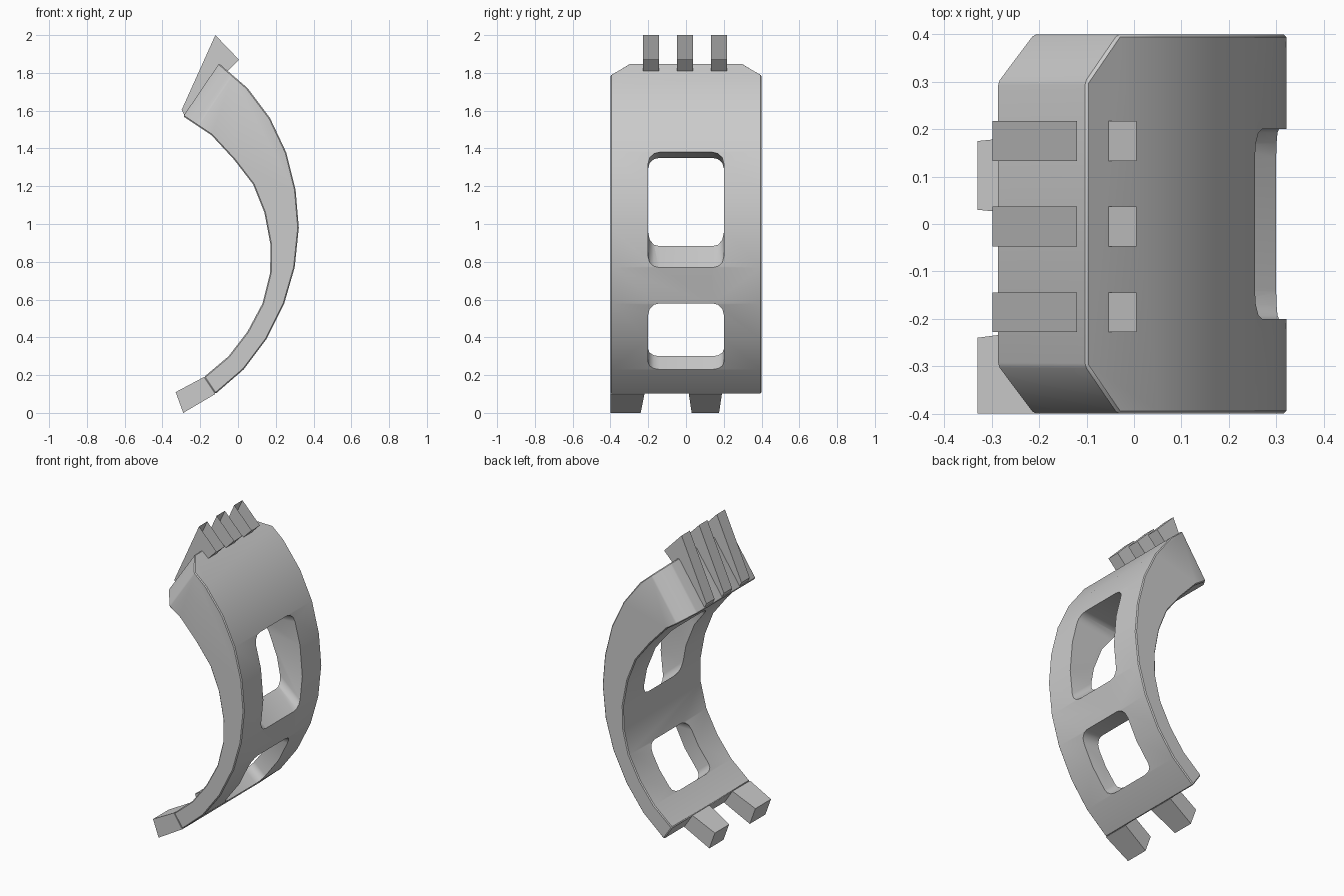
import bpy, bmesh
from mathutils import Vector

cube = bpy.data.objects.get("Cube")
if cube:
    bpy.data.objects.remove(cube, do_unlink=True)

grey = bpy.data.materials.new("plain_grey")
grey.use_nodes = True
colour = (0.6, 0.6, 0.6, 1)
grey.diffuse_color = colour
grey.node_tree.nodes["Principled BSDF"].inputs["Base Color"].default_value = colour


def finish(name, bm):
    mesh = bpy.data.meshes.new(name)
    bmesh.ops.recalc_face_normals(bm, faces=bm.faces)
    bm.to_mesh(mesh)
    bm.free()
    mesh.materials.append(grey)
    obj = bpy.data.objects.new(name, mesh)
    bpy.context.collection.objects.link(obj)
    return obj


def loft(ring_a, ring_b):
    """Closed solid between two matching rings of points."""
    bm = bmesh.new()
    a = [bm.verts.new(p) for p in ring_a]
    b = [bm.verts.new(p) for p in ring_b]
    bm.faces.new(a)
    bm.faces.new(b[::-1])
    for i in range(len(a)):
        j = (i + 1) % len(a)
        bm.faces.new((a[j], a[i], b[i], b[j]))
    return bm


def activate(obj):
    bpy.ops.object.select_all(action='DESELECT')
    obj.select_set(True)
    bpy.context.view_layer.objects.active = obj


# Curved band: side profile extruded across the width
outer = [(-.12, .10), (.03, .23), (.15, .39), (.245, .58), (.30, .77), (.322, .98),
         (.305, 1.18), (.255, 1.38), (.17, 1.56), (.05, 1.72), (-.10, 1.85)]
inner = [(-.29, 1.57), (-.14, 1.47), (-.02, 1.34), (.08, 1.21), (.14, 1.06), (.172, .89),
         (.17, .74), (.13, .58), (.05, .43), (-.05, .30), (-.18, .19)]
profile = outer + inner
bm = loft([(x, -.4, z) for x, z in profile], [(x, .4, z) for x, z in profile])

# Chamfer the two corners of the upper end
for side in (-1, 1):
    cut = bmesh.ops.bisect_plane(
        bm, geom=bm.verts[:] + bm.edges[:] + bm.faces[:],
        plane_co=Vector((-.10, side * .3, 1.85)),
        plane_no=Vector((-.083, side * .09, .056)), clear_outer=True)
    edges = [e for e in cut["geom_cut"] if isinstance(e, bmesh.types.BMEdge)]
    bmesh.ops.contextual_create(bm, geom=edges)
band = finish("curved_band", bm)
bevel = band.modifiers.new("soft_edges", 'BEVEL')
bevel.width = .006
bevel.segments = 1
bevel.limit_method = 'ANGLE'
bevel.angle_limit = .7
activate(band)
bpy.ops.object.modifier_apply(modifier=bevel.name)


# Rounded windows, whose floors and ceilings taper through the band
def window_ring(x, low, high, half=.2, r=.06):
    ring = []
    for sy, sz in ((1, 1), (-1, 1), (-1, -1), (1, -1)):
        cy, cz = sy * (half - r), (high - r if sz > 0 else low + r)
        arc = [(1, 0), (.87, .5), (.5, .87), (0, 1)]
        if sy * sz < 0:
            arc.reverse()
        ring += [(x, cy + sy * r * u, cz + sz * r * v) for u, v in arc]
    return ring


def cut_window(outside, inside):
    cutter = finish("window_cutter", loft(window_ring(*outside), window_ring(*inside)))
    cutter.hide_render = True
    mod = band.modifiers.new("window", 'BOOLEAN')
    mod.operation = 'DIFFERENCE'
    mod.solver = 'EXACT'
    mod.object = cutter
    activate(band)
    bpy.ops.object.modifier_apply(modifier=mod.name)
    bpy.data.objects.remove(cutter, do_unlink=True)


cut_window((.4, .68, 1.395), (-.1, 1.124, 1.343))
cut_window((.35, -.05, .58), (-.1, .344, .58))
activate(band)
bpy.ops.object.shade_smooth_by_angle(angle=.6)


# Two tapered teeth on the lower end
def tooth(name, root, tip):
    def ring(y0, y1, low, high):
        return [(low[0], y0, low[1]), (low[0], y1, low[1]),
                (high[0], y1, high[1]), (high[0], y0, high[1])]
    finish(name, loft(ring(*root, outer[0], inner[-1]),
                      ring(*tip, (-.29, 0), (-.33, .11))))


tooth("front_tooth", (-.4, -.22), (-.4, -.24))
tooth("middle_tooth", (.015, .19), (.03, .175))

# Three hollow ribs on the upper end, each open along its top
rib = [(-.12, 2.0), (-.298, 1.605), (-.283, 1.575), (-.053, 1.81), (.005, 1.87)]
for name, y in (("front_rib", -.186), ("middle_rib", -.005), ("back_rib", .175)):
    bm = loft([(x, y - .042, z) for x, z in rib], [(x, y + .042, z) for x, z in rib])
    bm.faces.ensure_lookup_table()
    bmesh.ops.delete(bm, geom=[bm.faces[-1]], context='FACES_ONLY')
    finish(name, bm)
